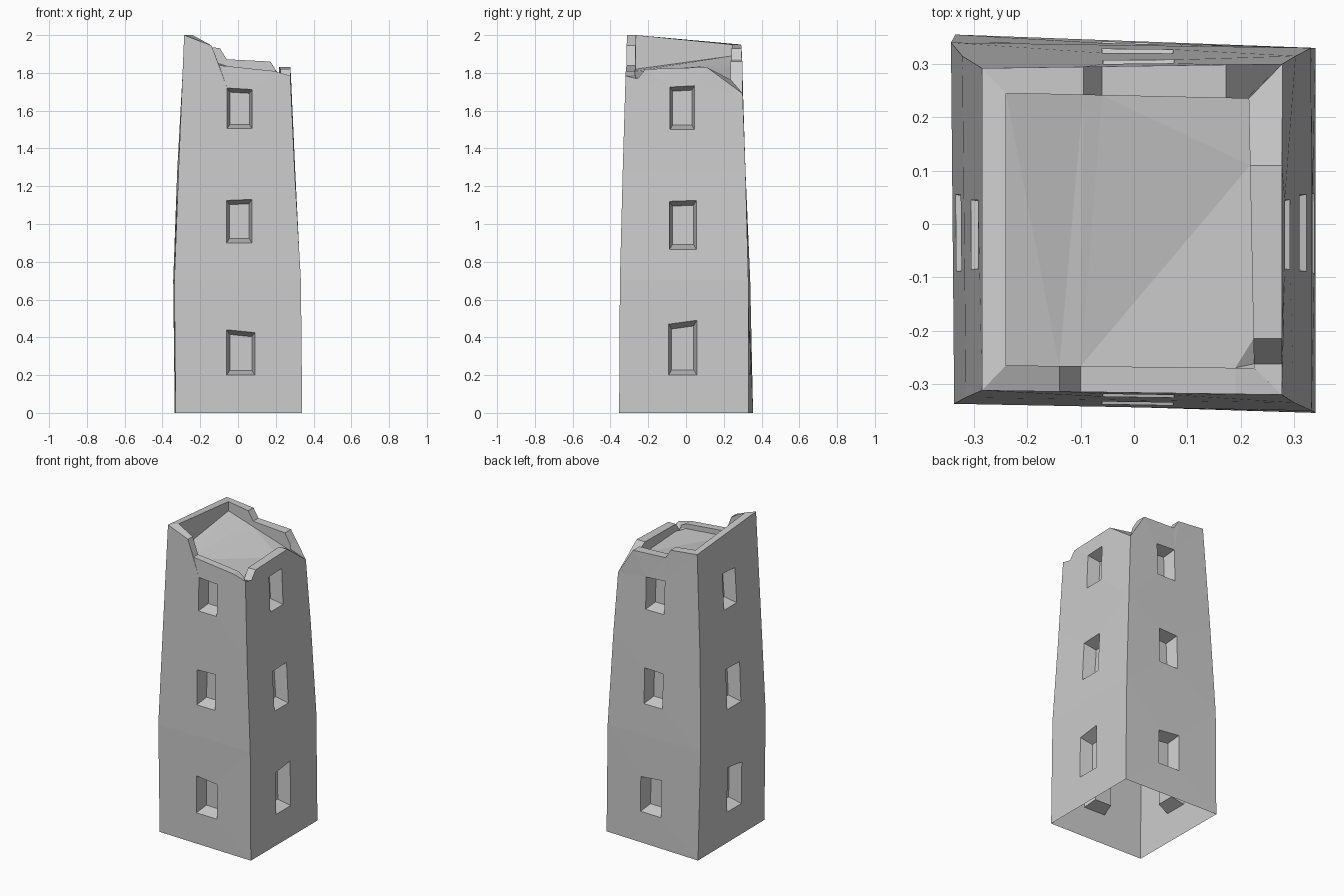
import bpy, bmesh
from mathutils import Vector

if "Cube" in bpy.data.objects:
    bpy.data.objects.remove(bpy.data.objects["Cube"])

# Corner order: front-left, front-right, back-right, back-left
rings = [
    [(-.33, -.333, 0), (.34, -.354, 0), (.34, .33, 0), (-.335, .355, 0)],
    [(-.337, -.337, .7), (.333, -.35, .7), (.332, .33, .7), (-.343, .34, .7)],
    [(-.315, -.325, 1.28), (.30, -.335, 1.28), (.303, .315, 1.28), (-.322, .315, 1.28)],
    [(-.285, -.312, 2.0), (.277, -.32, 1.785), (.278, .30, 1.69), (-.285, .292, 1.95)],
]
inner = [(-.24, -.265), (.225, -.27), (.215, .235), (-.24, .245)]
inner_z = [2.0, 1.79, 1.765, 1.95]
floor_z = [1.82, 1.775, 1.755, 1.89]

# Broken rim between corners: (coordinate along the wall, height)
breaks = [
    [(-.14, 1.945), (-.10, 1.84), (.19, 1.81)],
    [(-.262, 1.762), (-.215, 1.82), (.11, 1.83)],
    [(.212, 1.795), (.172, 1.86), (-.06, 1.872), (-.095, 1.93)],
    [],
]

# Windows per storey: start, end, sill, head at start, head at end
wide = [(-.06, .09, .2, .44, .425), (-.06, .073, .9, 1.125, 1.13), (-.058, .075, 1.505, 1.72, 1.712)]
tall = [(-.092, .057, .2, .47, .49), (-.088, .055, .865, 1.12, 1.125), (-.085, .045, 1.5, 1.725, 1.732)]

bm = bmesh.new()
cache = {}


def vert(p):
    key = tuple(round(c, 4) for c in p)
    if key not in cache:
        cache[key] = bm.verts.new(key)
    return cache[key]


def face(points):
    vs = list(dict.fromkeys(vert(p) for p in points))
    if len(vs) > 2:
        bm.faces.new(vs)


def wall_point(a0, b0, a1, b1, axis, c, z):
    """Point on a wall band at a given coordinate along the wall and height."""
    t = (c - a0[axis]) / (b0[axis] - a0[axis])
    lo, hi = a0.lerp(b0, t), a1.lerp(b1, t)
    top = 1.85 if a1.z > 1.5 else a1.z
    p = lo.lerp(hi, (z - a0.z) / (top - a0.z))
    p[axis], p.z = c, z
    return p


rim_loop, inner_loop, floor_loop = [], [], []
for s in range(4):
    e, axis = (s + 1) % 4, s % 2
    normal = Vector([(0, -1, 0), (1, 0, 0), (0, 1, 0), (-1, 0, 0)][s])

    # Rim of this side, with its inner edge and the roof floor edge below it
    A, B = Vector(rings[3][s]), Vector(rings[3][e])
    IA, IB = Vector(inner[s]), Vector(inner[e])
    side_rim = [A]
    rim_loop.append(A)
    inner_loop.append(Vector((*IA, inner_z[s])))
    floor_loop.append(Vector((*IA, min(floor_z[s], inner_z[s] - .003))))
    for c, z in breaks[s]:
        p = A.lerp(B, (c - A[axis]) / (B[axis] - A[axis]))
        p[axis], p.z = c, z
        t = min(.99, max(.01, (c - IA[axis]) / (IB[axis] - IA[axis])))
        q = IA.lerp(IB, t)
        fz = floor_z[s] + (floor_z[e] - floor_z[s]) * t
        side_rim.append(p)
        rim_loop.append(p)
        inner_loop.append(Vector((*q, z)))
        floor_loop.append(Vector((*q, min(fz, z - .003))))
    side_rim.append(B)

    # Wall bands, each with one recessed window
    for k in range(3):
        a0, b0 = Vector(rings[k][s]), Vector(rings[k][e])
        a1, b1 = Vector(rings[k + 1][s]), Vector(rings[k + 1][e])
        c0, c1, sill, h0, h1 = (tall if axis else wide)[k]
        if s > 1:
            c0, c1, h0, h1 = c1, c0, h1, h0
        w = [wall_point(a0, b0, a1, b1, axis, c, z)
             for c, z in ((c0, sill), (c1, sill), (c1, h1), (c0, h0))]
        top = side_rim if k == 2 else [a1, b1]
        face([a0, b0, w[1], w[0]])
        face([b0, b1, w[2], w[1]])
        face([w[3], w[2]] + top[::-1])
        face([a1, a0, w[0], w[3]])
        mid = sum(w, Vector()) / 4
        pane = []
        for p in w:
            d = p - mid
            d[axis] *= .78
            d.z *= .8
            pane.append(mid + d - normal * .08)
        for i in range(4):
            j = (i + 1) % 4
            face([w[i], w[j], pane[j], pane[i]])
        face(pane)

# Parapet top, parapet inside and sloping roof floor
n = len(rim_loop)
for i in range(n):
    j = (i + 1) % n
    face([rim_loop[i], rim_loop[j], inner_loop[j], inner_loop[i]])
    face([inner_loop[i], inner_loop[j], floor_loop[j], floor_loop[i]])
face(floor_loop)

bmesh.ops.triangulate(bm, faces=[f for f in bm.faces if len(f.verts) > 4])
bmesh.ops.recalc_face_normals(bm, faces=bm.faces)
mesh = bpy.data.meshes.new("ruined_tower")
bm.to_mesh(mesh)
bm.free()
tower = bpy.data.objects.new("ruined_tower", mesh)
bpy.context.collection.objects.link(tower)
